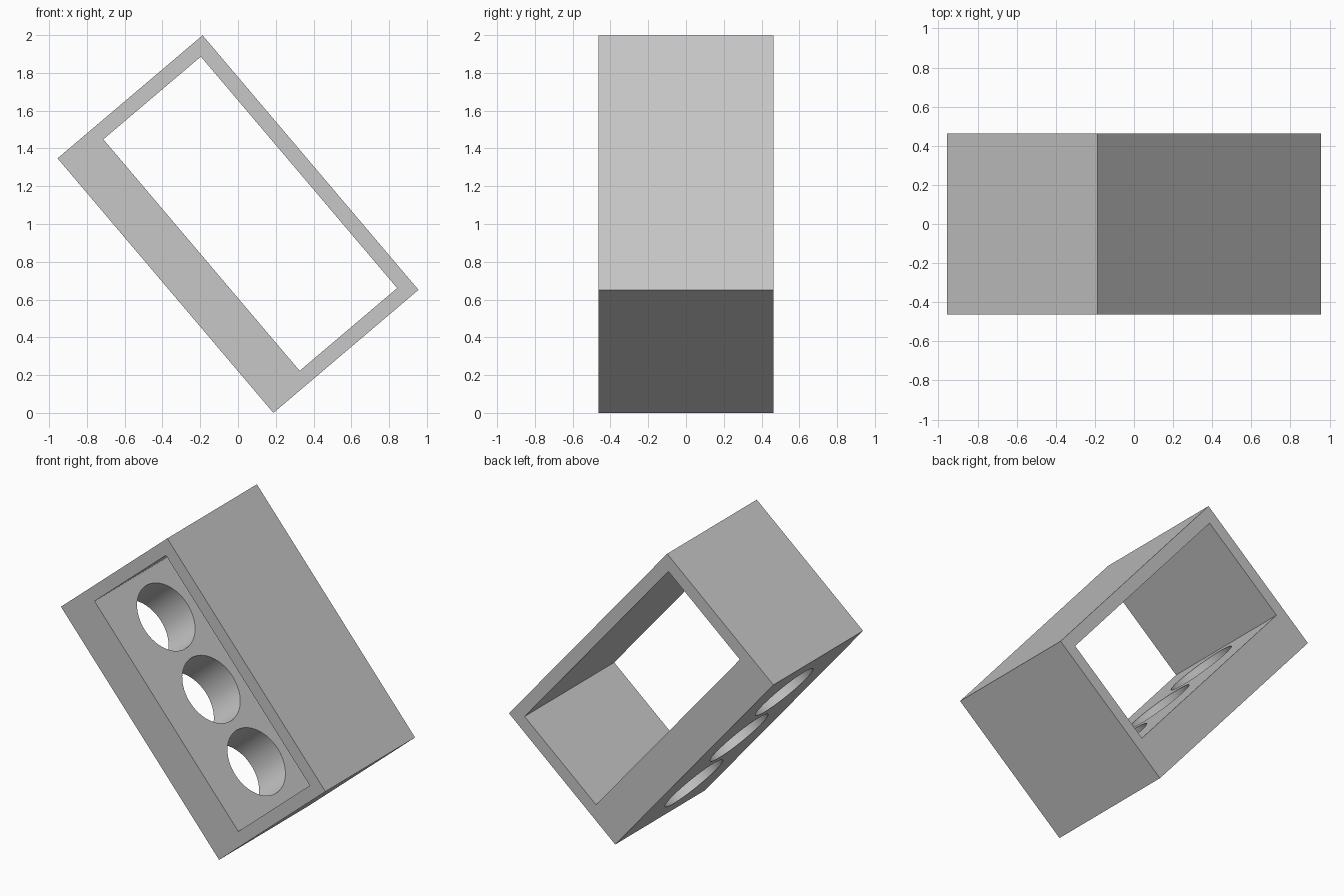
import bpy
from math import radians

cube = bpy.data.objects.get("Cube")
if cube:
    bpy.data.objects.remove(cube, do_unlink=True)

# Block dimensions before tilting
WIDTH, DEPTH, LENGTH = 1.007, 0.925, 1.767
WALL, THICK_WALL = 0.08, 0.25
HOLE_RADIUS, HOLE_SPACING = 0.22, 0.505
TILT = radians(40.3)

grey = bpy.data.materials.new("light grey")
grey.use_nodes = True
colour = (0.57, 0.57, 0.57, 1)
grey.diffuse_color = colour
grey.node_tree.nodes["Principled BSDF"].inputs["Base Color"].default_value = colour


def box(name, size, location=(0, 0, 0)):
    bpy.ops.mesh.primitive_cube_add(size=1, location=location)
    obj = bpy.context.object
    obj.name = name
    obj.scale = size
    bpy.ops.object.transform_apply(location=True, rotation=True, scale=True)
    obj.data.materials.append(grey)
    return obj


def cut(target, cutter):
    cutter.hide_render = True
    mod = target.modifiers.new("cut", "BOOLEAN")
    mod.operation = "DIFFERENCE"
    mod.solver = "EXACT"
    mod.object = cutter
    bpy.context.view_layer.objects.active = target
    bpy.ops.object.modifier_apply(modifier=mod.name)
    bpy.data.objects.remove(cutter, do_unlink=True)


# Rectangular frame, open from front to back, with one thick wall
frame = box("tilted_frame", (WIDTH, DEPTH, LENGTH))
opening = box("opening_cutter",
              (WIDTH - WALL - THICK_WALL, DEPTH * 2, LENGTH - 2 * WALL),
              ((THICK_WALL - WALL) / 2, 0, 0))
cut(frame, opening)

# Three round holes through the thick wall
for i in (-1, 0, 1):
    bpy.ops.mesh.primitive_cylinder_add(
        vertices=64, radius=HOLE_RADIUS, depth=THICK_WALL * 2,
        location=((THICK_WALL - WIDTH) / 2, 0, i * HOLE_SPACING),
        rotation=(0, radians(90), 0))
    hole = bpy.context.object
    hole.name = "hole_cutter"
    hole.data.materials.append(grey)
    cut(frame, hole)

# Tilt the frame onto its lower edge
bpy.ops.object.select_all(action="DESELECT")
frame.select_set(True)
bpy.context.view_layer.objects.active = frame
frame.rotation_euler = (0, -TILT, 0)
bpy.context.view_layer.update()
frame.location.z = -min((frame.matrix_world @ v.co).z for v in frame.data.vertices)
bpy.ops.object.transform_apply(location=True, rotation=True, scale=True)
bpy.ops.object.shade_smooth_by_angle(angle=radians(30))
